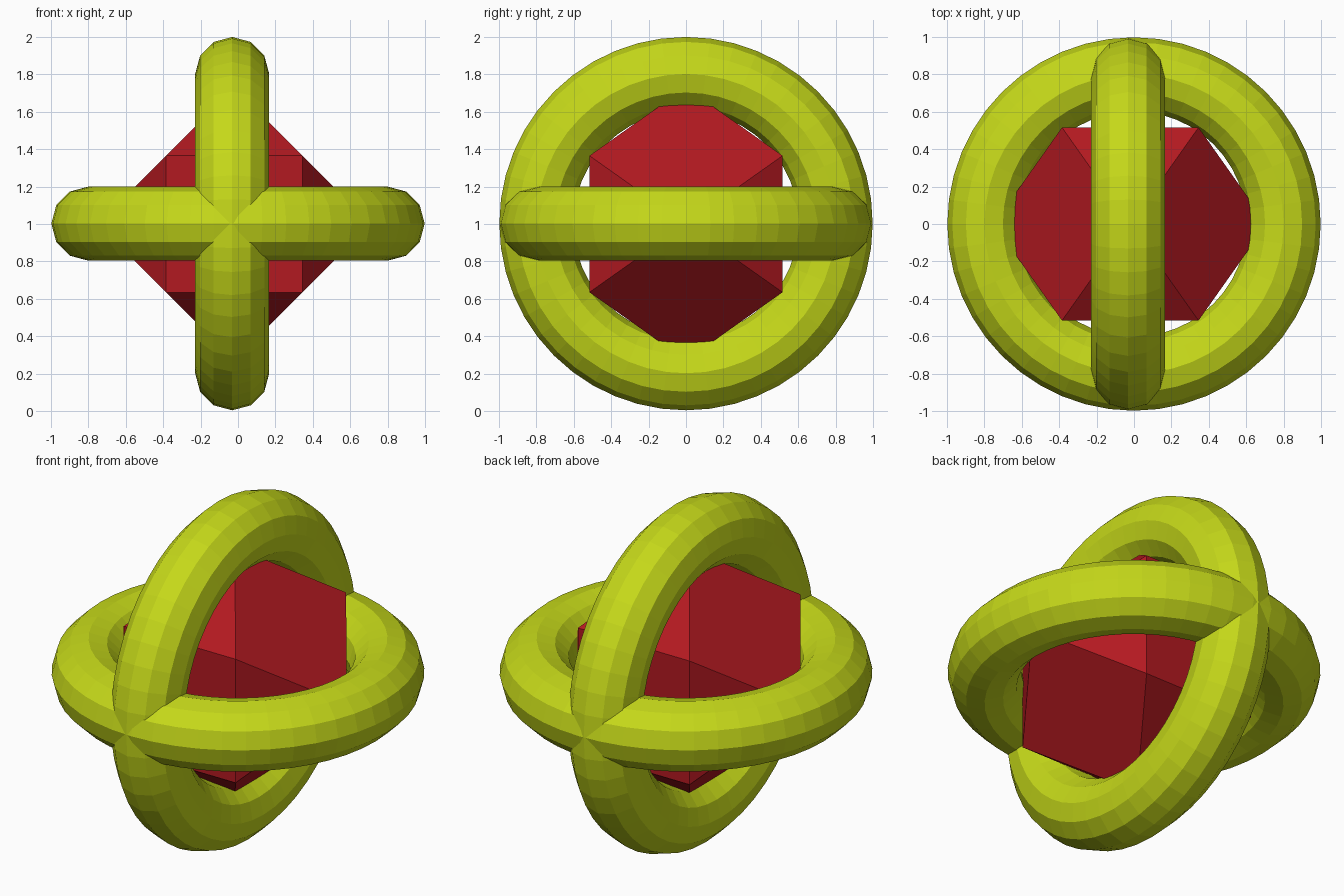
import bpy, bmesh, math
from mathutils import Vector

if "Cube" in bpy.data.objects:
    bpy.data.objects.remove(bpy.data.objects["Cube"])


def material(name, color):
    m = bpy.data.materials.new(name)
    m.diffuse_color = color
    m.use_nodes = True
    m.node_tree.nodes["Principled BSDF"].inputs["Base Color"].default_value = m.diffuse_color
    return m


green = material("lime", (0.56, 0.69, 0.01, 1))
red = material("dark_red", (0.45, 0.01, 0.015, 1))


# Two crossing rings around the core
def ring(name, loc, rot):
    bpy.ops.mesh.primitive_torus_add(
        location=loc, rotation=rot, major_segments=48, minor_segments=12,
        major_radius=0.8, minor_radius=0.198)
    o = bpy.context.object
    o.name = name
    o.data.materials.append(green)


ring("horizontal_ring", (0, 0, 1.002), (0, 0, 0))
ring("vertical_ring", (-0.031, 0, 1.002), (0, math.pi / 2, 0))

# Cuboctahedron core, standing with its square faces to front and back
EDGE = 0.73
h, d = EDGE / 2, EDGE / math.sqrt(2)
points = [(x, y, z) for x in (-h, h) for y in (-d, d) for z in (-h, h)]
for s in (-EDGE, EDGE):
    points += [(s, 0, 0), (0, 0, s)]
bm = bmesh.new()
for p in points:
    bm.verts.new(Vector(p))
bmesh.ops.convex_hull(bm, input=bm.verts)
bmesh.ops.dissolve_limit(bm, angle_limit=0.02, verts=bm.verts, edges=bm.edges)
bmesh.ops.recalc_face_normals(bm, faces=bm.faces)
mesh = bpy.data.meshes.new("core")
bm.to_mesh(mesh)
bm.free()
mesh.materials.append(red)
core = bpy.data.objects.new("core", mesh)
core.location = (-0.02, 0, 1.0)
bpy.context.collection.objects.link(core)
